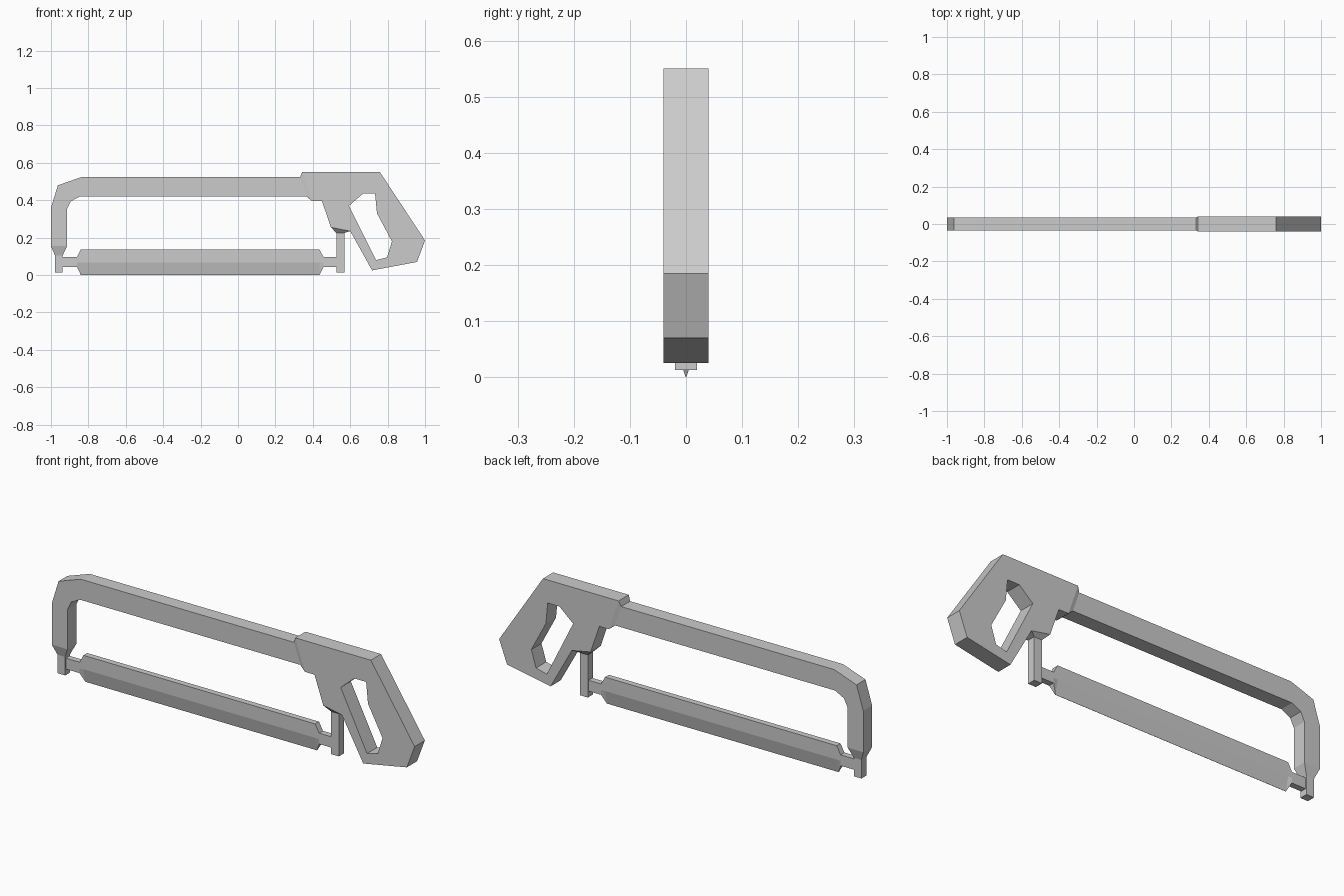
import bpy, bmesh

if "Cube" in bpy.data.objects:
    bpy.data.objects.remove(bpy.data.objects["Cube"])


def finish(name, bm):
    bmesh.ops.recalc_face_normals(bm, faces=bm.faces)
    mesh = bpy.data.meshes.new(name)
    bm.to_mesh(mesh)
    bm.free()
    obj = bpy.data.objects.new(name, mesh)
    bpy.context.collection.objects.link(obj)
    return obj


def plate(name, loops, half, open_sides=()):
    """Flat plate from x-z loops (outline, then holes); open_sides are outline walls left out."""
    bm = bmesh.new()
    rims = {-half: [], half: []}
    for n, loop in enumerate(loops):
        pairs = [[bm.verts.new((x, y, z)) for y in (-half, half)] for x, z in loop]
        for i, a in enumerate(pairs):
            b = pairs[(i + 1) % len(pairs)]
            for side, y in enumerate((-half, half)):
                rims[y].append(bm.edges.new((a[side], b[side])))
            if n or i not in open_sides:
                bm.faces.new((a[0], b[0], b[1], a[1]))
    for y, edges in rims.items():
        bmesh.ops.triangle_fill(bm, edges=edges, use_beauty=True, normal=(0, 1, 0))
    bmesh.ops.dissolve_limit(bm, angle_limit=0.01, verts=bm.verts, edges=bm.edges)
    return finish(name, bm)


def loft(name, rings, cap_start=True, cap_end=True):
    """Skin a row of matching cross-sections."""
    bm = bmesh.new()
    rows = [[bm.verts.new(p) for p in ring] for ring in rings]
    for a, b in zip(rows, rows[1:]):
        for i in range(len(a)):
            j = (i + 1) % len(a)
            bm.faces.new((a[i], a[j], b[j], b[i]))
    if cap_start:
        bm.faces.new(rows[0])
    if cap_end:
        bm.faces.new(rows[-1])
    return finish(name, bm)


def section(p, q, half):
    """Rectangle across the thickness, between two x-z points."""
    return [(p[0], -half, p[1]), (q[0], -half, q[1]), (q[0], half, q[1]), (p[0], half, p[1])]


FRAME, GRIP, POST, BLADE = 0.035, 0.04, 0.02, 0.015

# Bent bow frame
frame = [(-1, 0.155), (-1, 0.36), (-0.963, 0.48), (-0.84, 0.523), (0.332, 0.523),
         (0.367, 0.42), (-0.845, 0.42), (-0.893, 0.395), (-0.914, 0.353), (-0.914, 0.155)]
plate("bow_frame", [frame], FRAME, open_sides=(4, 9))

# Handle with finger opening
handle = [(0.343, 0.55), (0.759, 0.55), (1.0, 0.185), (0.957, 0.07), (0.717, 0.025),
          (0.6, 0.235), (0.497, 0.255), (0.449, 0.395), (0.396, 0.395)]
opening = [(0.593, 0.37), (0.668, 0.435), (0.733, 0.435), (0.743, 0.33),
           (0.823, 0.18), (0.797, 0.095), (0.738, 0.08)]
plate("handle", [handle, opening], GRIP, open_sides=(5, 8))

# Sloped collar joining frame and handle
loft("handle_collar", [section(frame[4], frame[5], FRAME),
                       section(handle[0], handle[8], GRIP)], False, False)

# Blade posts, tapering out of the frame and handle
for name, p, q, half, x0, x1, z in (
        ("front_post", frame[0], frame[9], FRAME, -0.979, -0.937, 0.105),
        ("rear_post", handle[6], handle[5], GRIP, 0.526, 0.569, 0.225)):
    loft(name, [section(p, q, half), section((x0, z), (x1, z), POST),
                section((x0, 0.013), (x1, 0.013), POST)], cap_start=False)

# Wedge blade with square mounting tabs
rings = []
for x, top, bottom, edge in ((-0.937, 0.097, 0.043, BLADE), (-0.861, 0.097, 0.043, BLADE),
                             (-0.84, 0.137, 0.0, 0.0005), (0.435, 0.137, 0.0, 0.0005),
                             (0.457, 0.097, 0.043, BLADE), (0.526, 0.097, 0.043, BLADE)):
    rings.append([(x, -BLADE, top), (x, -BLADE, 0.068), (x, -edge, bottom),
                  (x, edge, bottom), (x, BLADE, 0.068), (x, BLADE, top)])
loft("blade", rings, False, False)
